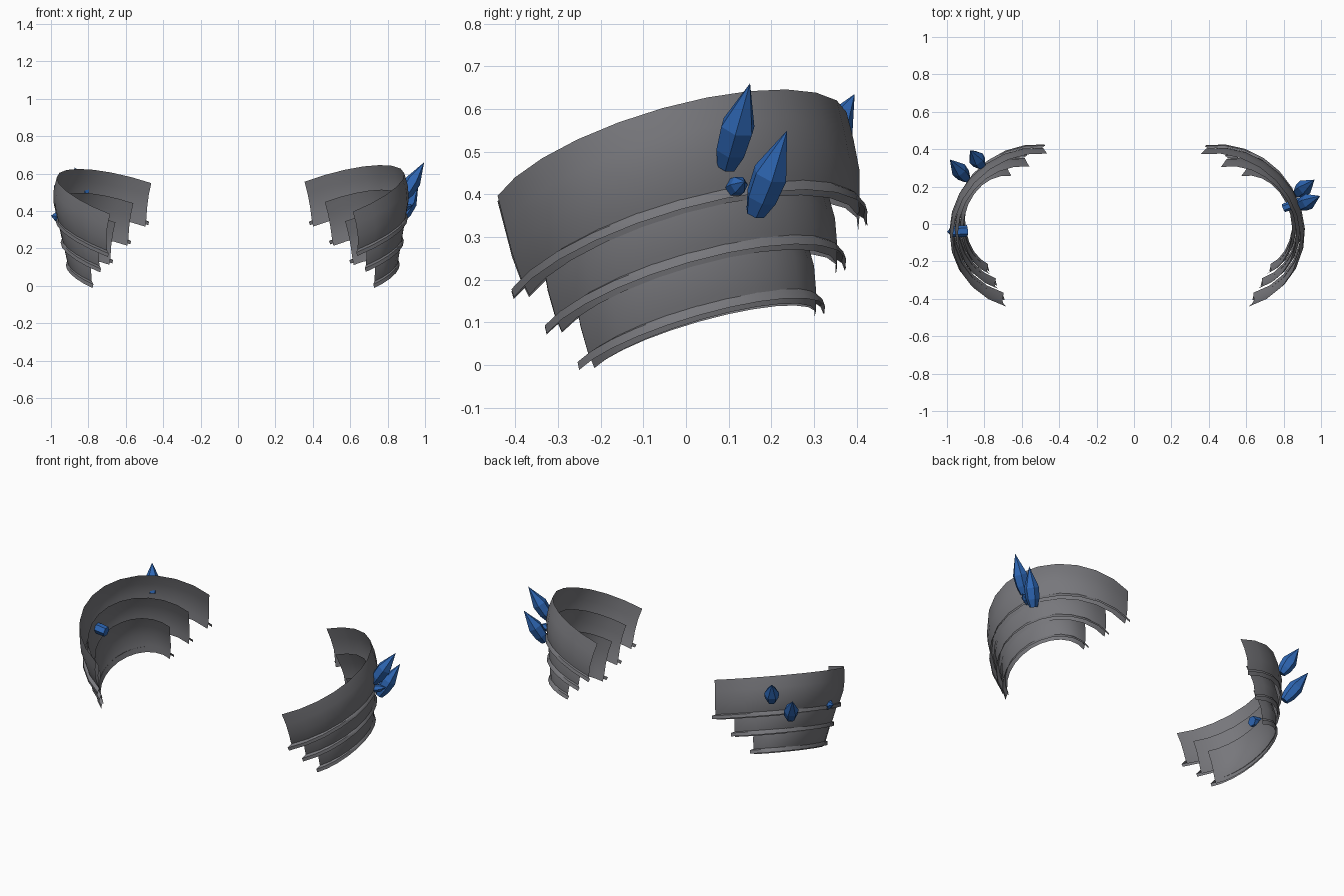
import bpy, bmesh, math
from mathutils import Vector

if "Cube" in bpy.data.objects:
    bpy.data.objects.remove(bpy.data.objects["Cube"])

def material(name, rgb):
    m = bpy.data.materials.new(name)
    m.diffuse_color = (*rgb, 1)
    m.use_nodes = True
    m.node_tree.nodes["Principled BSDF"].inputs["Base Color"].default_value = m.diffuse_color
    return m

STEEL = material("dark_grey_metal", (0.185, 0.185, 0.20))
BLUE = material("blue_crystal", (0.027, 0.135, 0.46))

# Tilted frame shared by all the plates of a shoulder
N = Vector((-0.298, -0.274, 0.914)).normalized()
E1 = (Vector((1, 0, 0)) - N * N.x).normalized()
E2 = N.cross(E1)
CENTRE = Vector((0.460, -0.025, 0.471))
STEP = Vector((0.083, 0.014, -0.092))   # offset from one tier to the next
SHRINK_A, SHRINK_B = 0.110, 0.066       # radii lost per tier along E1 and E2
SEG = 12

# Rows: height along axis, radii along E1 and E2, centre shift along E1 and E2
PLATE = [(0, 0.450, 0.434, 0, -0.015), (-0.07, 0.452, 0.434, -0.004, -0.018),
         (-0.14, 0.446, 0.432, -0.014, -0.023), (-0.20, 0.430, 0.421, -0.028, -0.030),
         (-0.24, 0.414, 0.409, -0.036, -0.034)]
RIM = [(-0.208, 0.424, 0.420, -0.030, -0.031), (-0.214, 0.442, 0.440, -0.045, -0.041),
       (-0.234, 0.442, 0.440, -0.045, -0.041)]

def to_left(p):
    # the left shoulder is mirrored, set further out and slightly lower
    return Vector((-(p.x + 0.05 + 0.05 * p.z), p.y, p.z * 0.968))

def finish(bm, name, mat, smooth):
    me = bpy.data.meshes.new(name)
    bm.to_mesh(me)
    bm.free()
    me.materials.append(mat)
    ob = bpy.data.objects.new(name, me)
    bpy.context.collection.objects.link(ob)
    if smooth:
        bpy.context.view_layer.objects.active = ob
        ob.select_set(True)
        bpy.ops.object.shade_smooth_by_angle(angle=math.radians(35))
        ob.select_set(False)
    return ob

def curved_band(name, rows, tier, left):
    bm = bmesh.new()
    a0, a1 = math.radians(-69), math.radians(100 if left else 104)
    grid = []
    for h, ra, rb, da, db in rows:
        c = CENTRE + STEP * tier + N * h + E1 * da + E2 * db
        ra -= SHRINK_A * tier
        rb -= SHRINK_B * tier
        if tier:                        # hidden upper part of lower tiers is straighter
            rb -= 0.02 * (1 + h / 0.24)
        line = []
        for i in range(SEG + 1):
            t = a0 + (a1 - a0) * i / SEG
            p = c + E1 * math.cos(t) * ra + E2 * math.sin(t) * rb
            line.append(bm.verts.new(to_left(p) if left else p))
        grid.append(line)
    for up, low in zip(grid, grid[1:]):
        for i in range(SEG):
            f = [up[i], low[i], low[i + 1], up[i + 1]]
            bm.faces.new(f[::-1] if left else f)
    finish(bm, name, STEEL, True)

def crystal(name, base, tip, radius, profile=((0, 0.55), (0.2, 0.9), (0.48, 1.0)), sides=6):
    base, tip = Vector(base), Vector(tip)
    axis = tip - base
    q = axis.to_track_quat('Z', 'Y')
    bm = bmesh.new()
    rings = []
    for t, k in profile:
        rings.append([bm.verts.new(base + axis * t + q @ Vector((
            math.cos(math.tau * i / sides) * radius * k,
            math.sin(math.tau * i / sides) * radius * k, 0))) for i in range(sides)])
    bm.faces.new(rings[0][::-1])
    for lo, hi in zip(rings, rings[1:]):
        for i in range(sides):
            j = (i + 1) % sides
            bm.faces.new((lo[i], lo[j], hi[j], hi[i]))
    top = bm.verts.new(tip)
    for i in range(sides):
        bm.faces.new((rings[-1][i], rings[-1][(i + 1) % sides], top))
    finish(bm, name, BLUE, False)

# Three overlapping plates with flared rims on each shoulder
for left in (False, True):
    side = "left" if left else "right"
    for tier in range(3):
        curved_band(f"{side}_shoulder_plate_{tier + 1}", PLATE, tier, left)
        curved_band(f"{side}_plate_rim_{tier + 1}", RIM, tier, left)

# Crystals growing through the right shoulder
STUB = ((0, 0.95), (0.4, 1.0), (0.75, 0.9))
crystal("right_upper_crystal", (0.88, 0.095, 0.465), (0.995, 0.15, 0.66), 0.043)
crystal("right_lower_crystal", (0.87, 0.162, 0.355), (0.965, 0.237, 0.55), 0.043)
crystal("right_small_crystal", (0.80, 0.085, 0.40), (0.935, 0.138, 0.43), 0.024, STUB)

# Crystals growing through the left shoulder
crystal("left_lower_crystal", (-0.895, 0.242, 0.37), (-0.985, 0.345, 0.54), 0.043)
crystal("left_upper_crystal", (-0.815, 0.312, 0.485), (-0.875, 0.395, 0.635), 0.043)
crystal("left_small_crystal", (-0.892, -0.037, 0.36), (-1.0, -0.042, 0.375), 0.032, STUB)
